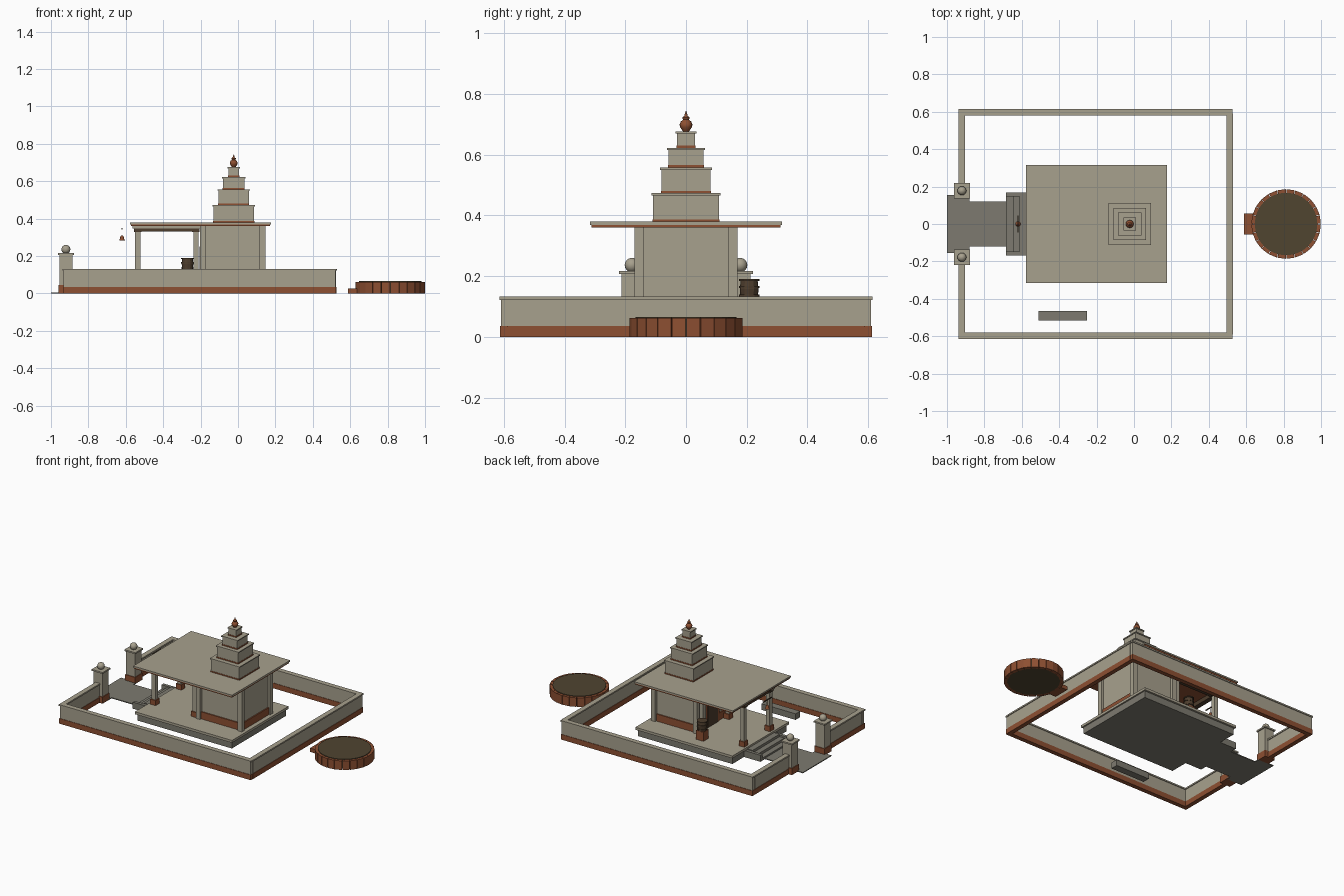
import bpy, bmesh, math

if "Cube" in bpy.data.objects:
    bpy.data.objects.remove(bpy.data.objects["Cube"])

def mat(name, c):
    m = bpy.data.materials.new(name)
    m.diffuse_color = (*c, 1)
    m.use_nodes = True
    m.node_tree.nodes["Principled BSDF"].inputs["Base Color"].default_value = m.diffuse_color
    return m

STONE = mat("pale_stone", (0.39, 0.355, 0.27))
RED = mat("red_clay", (0.27, 0.08, 0.032))
GREY = mat("grey_paving", (0.205, 0.195, 0.16))
WOOD = mat("dark_wood", (0.075, 0.047, 0.026))
EARTH = mat("dark_basin", (0.08, 0.058, 0.03))

def finish(name, bm, m):
    bmesh.ops.recalc_face_normals(bm, faces=bm.faces)
    me = bpy.data.meshes.new(name)
    bm.to_mesh(me)
    bm.free()
    me.materials.append(m)
    ob = bpy.data.objects.new(name, me)
    bpy.context.collection.objects.link(ob)
    return ob

def box(name, x0, x1, y0, y1, z0, z1, m):
    bm = bmesh.new()
    bmesh.ops.create_cube(bm, size=1)
    for v in bm.verts:
        v.co = ((x0 + x1) / 2 + v.co.x * (x1 - x0), (y0 + y1) / 2 + v.co.y * (y1 - y0),
                (z0 + z1) / 2 + v.co.z * (z1 - z0))
    return finish(name, bm, m)

def cbox(name, x, y, hx, hy, z0, z1, m):
    return box(name, x - hx, x + hx, y - hy, y + hy, z0, z1, m)

def lathe(name, x, y, profile, m, n=16, smooth=False):
    """Spin (radius, z) points around a vertical axis, with end caps."""
    bm = bmesh.new()
    rings = [[bm.verts.new((x + r * math.cos(2 * math.pi * i / n), y + r * math.sin(2 * math.pi * i / n), z))
              for i in range(n)] for r, z in profile]
    for a, b in zip(rings, rings[1:]):
        for i in range(n):
            bm.faces.new((a[i], a[(i + 1) % n], b[(i + 1) % n], b[i]))
    bm.faces.new(rings[0])
    bm.faces.new(rings[-1])
    ob = finish(name, bm, m)
    if smooth:
        bpy.context.view_layer.objects.active = ob
        ob.select_set(True)
        bpy.ops.object.shade_smooth_by_angle(angle=math.radians(40))
        ob.select_set(False)
    return ob

def ball(name, x, y, z, r, m):
    pts = [(max(r * math.sin(math.pi * i / 8), 0.0005), z - r * math.cos(math.pi * i / 8)) for i in range(9)]
    return lathe(name, x, y, pts, m, 16, True)

# Compound wall: red footing, stone body, thin coping; gap at the gate
def wall(name, x, y, hx, hy):
    cbox(name + "_footing", x, y, hx, hy, 0, 0.036, RED)
    cbox(name + "_body", x, y, hx - 0.003, hy - 0.003, 0.036, 0.122, STONE)
    cbox(name + "_coping", x, y, hx + 0.002, hy + 0.002, 0.122, 0.132, STONE)

wall("front_wall", -0.205, -0.597, 0.73, 0.015)
wall("back_wall", -0.205, 0.597, 0.73, 0.015)
wall("right_wall", 0.512, 0, 0.015, 0.59)
for s, tag in ((-1, "front"), (1, "back")):
    wall("gate_wall_" + tag, -0.92, s * 0.395, 0.015, 0.19)
    # Gate posts with ball tops
    cbox("gate_post_base_" + tag, -0.92, s * 0.178, 0.039, 0.039, 0, 0.045, RED)
    cbox("gate_post_" + tag, -0.92, s * 0.178, 0.034, 0.034, 0.045, 0.207, STONE)
    cbox("gate_post_cap_" + tag, -0.92, s * 0.178, 0.042, 0.042, 0.207, 0.217, STONE)
    ball("gate_ball_" + tag, -0.92, s * 0.178, 0.236, 0.024, STONE)

# Path, steps and bench
box("gate_apron", -1.0, -0.88, -0.155, 0.155, 0, 0.006, GREY)
box("path", -0.88, -0.685, -0.12, 0.12, 0, 0.006, GREY)
for i in range(3):
    box("step_%d" % i, -0.685 + 0.037 * i, -0.56, -0.147, 0.147, 0, 0.017 * (i + 1), GREY)
for s in (-1, 1):
    cbox("step_cheek", -0.623, s * 0.157, 0.062, 0.011, 0, 0.045, GREY)
box("bench", -0.51, -0.25, -0.515, -0.465, 0, 0.042, GREY)

# Platform with projecting slab
box("platform", -0.56, 0.16, -0.295, 0.295, 0, 0.046, GREY)
box("platform_slab", -0.57, 0.17, -0.308, 0.308, 0.046, 0.063, STONE)

# Sanctum with corner pilasters and doorway
box("sanctum_base", -0.2, 0.14, -0.158, 0.158, 0.063, 0.112, RED)
box("sanctum", -0.19, 0.132, -0.15, 0.15, 0.112, 0.36, STONE)
for x in (-0.187, 0.132):
    for y in (-0.154, 0.154):
        cbox("corner_pilaster", x, y, 0.016, 0.016, 0.063, 0.36, STONE)
box("door_frame", -0.203, -0.19, -0.075, 0.075, 0.063, 0.27, RED)
box("door", -0.206, -0.2, -0.055, 0.055, 0.063, 0.25, WOOD)

# Porch columns and beams
for y in (-0.14, 0.14):
    for x in (-0.536, -0.225):
        cbox("column_base", x, y, 0.021, 0.021, 0.063, 0.098, RED)
        cbox("column", x, y, 0.014, 0.014, 0.098, 0.33, STONE)
        cbox("column_head", x, y, 0.02, 0.02, 0.33, 0.345, WOOD)
    box("porch_beam", -0.556, -0.205, y - 0.018, y + 0.018, 0.332, 0.347, WOOD)
    box("upper_beam", -0.565, -0.2, y - 0.02, y + 0.02, 0.347, 0.36, STONE)
box("cross_beam", -0.553, -0.52, -0.122, 0.122, 0.332, 0.36, WOOD)

# Roof slab with red edge band
box("roof_band", -0.573, 0.172, -0.312, 0.312, 0.36, 0.369, RED)
box("roof_slab", -0.578, 0.176, -0.316, 0.316, 0.369, 0.379, STONE)

# Stepped tower
CX = -0.023
for i, (h, z0, z1) in enumerate([(0.108, 0.379, 0.473), (0.081, 0.473, 0.557),
                                 (0.057, 0.557, 0.622), (0.029, 0.622, 0.676)]):
    cbox("tower_band_%d" % i, CX, 0, h + 0.002, h + 0.002, z0, z0 + 0.008, RED)
    cbox("tower_tier_%d" % i, CX, 0, h, h, z0 + 0.008, z1 - 0.007, STONE)
    cbox("tower_cap_%d" % i, CX, 0, h + 0.005, h + 0.005, z1 - 0.007, z1, STONE)

# Pot finial
lathe("finial", CX, 0, [(0.01, 0.676), (0.014, 0.682), (0.02, 0.691), (0.021, 0.699), (0.017, 0.709),
                        (0.009, 0.715), (0.012, 0.72), (0.012, 0.723), (0.006, 0.727), (0.001, 0.743)],
      RED, 16, True)

# Hanging bell and its bar
lathe("bell", -0.62, 0, [(0.015, 0.284), (0.012, 0.291), (0.009, 0.304), (0.003, 0.311)], RED, 12, True)
cbox("bell_bar", -0.62, 0, 0.003, 0.046, 0.343, 0.349, WOOD)
cbox("bell_rope", -0.62, 0, 0.001, 0.001, 0.311, 0.343, WOOD)

# Drum on a pedestal
cbox("drum_pedestal", -0.27, 0.208, 0.028, 0.028, 0.063, 0.125, RED)
lathe("drum", -0.27, 0.208, [(0.028, 0.125), (0.031, 0.158), (0.028, 0.185)], WOOD, 12)
for z in (0.133, 0.16, 0.184):
    lathe("drum_hoop", -0.27, 0.208, [(0.034, z), (0.034, z + 0.007)], WOOD, 12)

# Round basin ringed with clay blocks, and its spout block
PX, N = 0.813, 24
for i in range(N):
    a0 = 2 * math.pi * (i + 0.03) / N
    a1 = 2 * math.pi * (i + 0.97) / N
    bm = bmesh.new()
    ring = [(r * math.cos(a), r * math.sin(a)) for r, a in ((0.163, a0), (0.186, a0), (0.186, a1), (0.163, a1))]
    lo = [bm.verts.new((PX + x, y, 0)) for x, y in ring]
    hi = [bm.verts.new((PX + x, y, 0.062)) for x, y in ring]
    bm.faces.new(lo)
    bm.faces.new(hi)
    for j in range(4):
        bm.faces.new((lo[j], lo[(j + 1) % 4], hi[(j + 1) % 4], hi[j]))
    finish("basin_block", bm, RED)
lathe("basin_fill", PX, 0, [(0.167, 0.0), (0.167, 0.066)], EARTH, 32)
box("basin_spout", 0.588, 0.64, -0.056, 0.056, 0, 0.026, RED)
